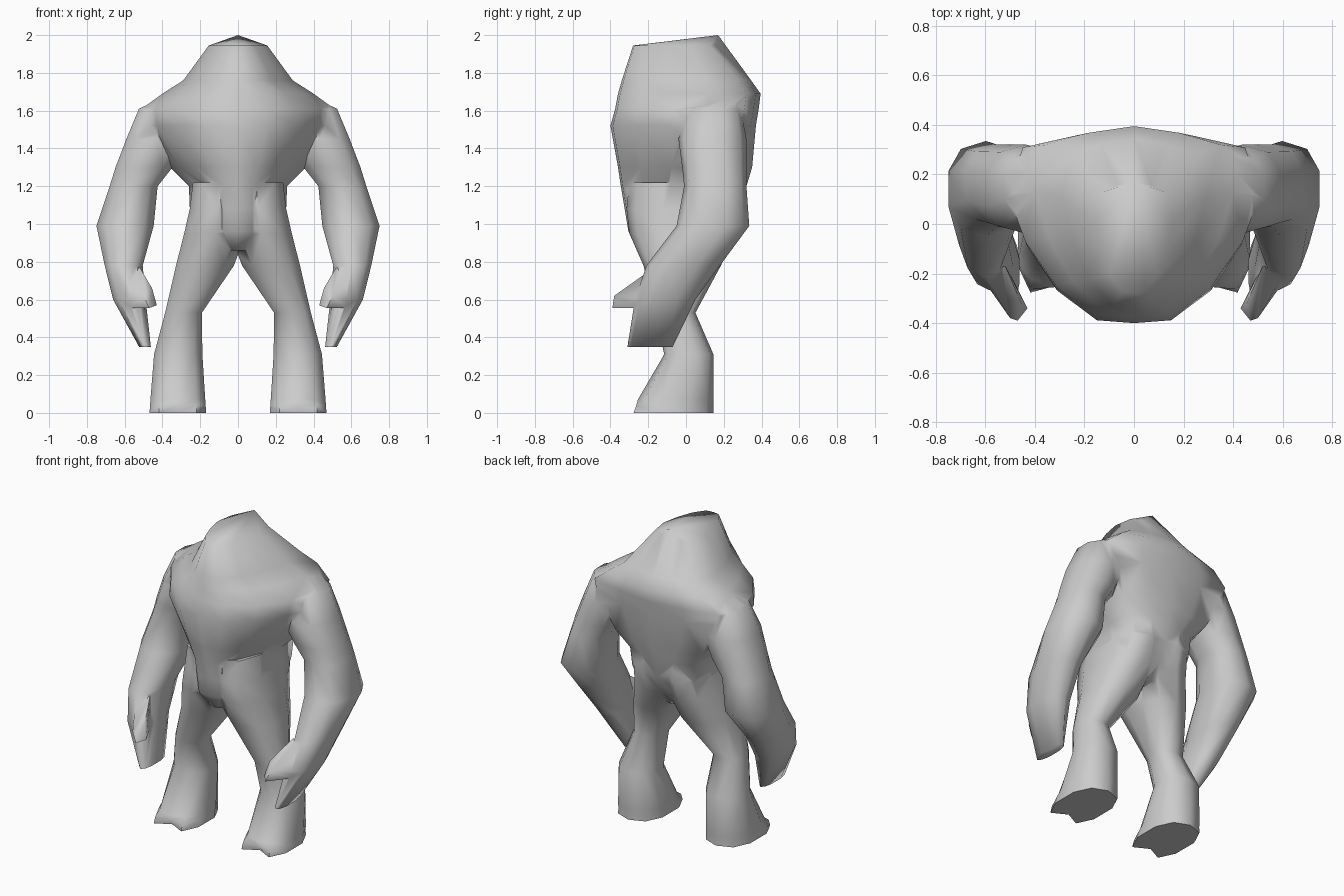
import bpy, bmesh, math

if "Cube" in bpy.data.objects:
    bpy.data.objects.remove(bpy.data.objects["Cube"])

SIDES = 10
# Half outline of the torso cross-section: narrow front, broad back (x, y in -1..1)
TORSO_HALF = [(0, -1), (.30, -.97), (.62, -.66), (.86, -.2), (1, .3), (.88, .8), (.45, .93), (0, 1)]
torso_unit = TORSO_HALF + [(-x, y) for x, y in TORSO_HALF[-2:0:-1]]


def power(v, p):
    return math.copysign(abs(v) ** p, v)


# Rounded limb outline, starting at the front (-y)
limb_unit = [(power(math.sin(a), .85), -power(math.cos(a), .85))
             for a in (2 * math.pi * i / SIDES for i in range(SIDES))]


def finish(bm, name):
    bmesh.ops.recalc_face_normals(bm, faces=bm.faces)
    mesh = bpy.data.meshes.new(name)
    bm.to_mesh(mesh)
    bm.free()
    ob = bpy.data.objects.new(name, mesh)
    bpy.context.collection.objects.link(ob)
    return ob


def loft(name, unit, rings, side=1):
    """Rings are (z, x0, x1, y0, y1, peak, notch): peak lifts the back point, notch dents the front."""
    bm = bmesh.new()
    loops = []
    n = len(unit)
    for z, x0, x1, y0, y1, *extra in rings:
        peak, notch = extra or (0, 0)
        cx, cy, rx, ry = (x0 + x1) / 2, (y0 + y1) / 2, (x1 - x0) / 2, (y1 - y0) / 2
        loops.append([bm.verts.new((side * (cx + rx * u),
                                    cy + ry * v + (notch if i == 0 else 0),
                                    z + (peak if i == n // 2 else 0)))
                      for i, (u, v) in enumerate(unit)])
    for a, b in zip(loops, loops[1:]):
        for i in range(n):
            j = (i + 1) % n
            bm.faces.new((a[i], a[j], b[j], b[i]))
    # Caps fan out from the back point
    for ring in (loops[0], loops[-1]):
        for i in range(n):
            j = (i + 1) % n
            if n // 2 not in (i, j):
                bm.faces.new((ring[n // 2], ring[i], ring[j]))
    return finish(bm, name)


def hull(name, points, side=1):
    bm = bmesh.new()
    for x, y, z in points:
        bm.verts.new((side * x, y, z))
    bmesh.ops.convex_hull(bm, input=bm.verts)
    return finish(bm, name)


# Torso with merged head
torso = loft("body", torso_unit, [
    (1.945, -.155, .155, -.28, .17, .055, 0),
    (1.76, -.29, .29, -.34, .345),
    (1.69, -.40, .40, -.36, .395),
    (1.61, -.51, .51, -.375, .385),
    (1.52, -.50, .50, -.40, .37),
    (1.30, -.36, .36, -.36, .35),
    (1.20, -.26, .26, -.345, .32),
    (1.08, -.255, .255, -.325, .30),
    (.96, -.25, .25, -.305, .24),
    (.86, -.10, .10, -.24, .17)])

ARM = [
    (1.67, .25, .40, .08, .27),
    (1.61, .27, .53, .01, .29),
    (1.45, .27, .598, -.04, .32),
    (1.30, .34, .655, -.02, .32),
    (1.20, .42, .685, -.01, .32),
    (.99, .44, .756, -.05, .335),
    (.78, .50, .71, -.21, .18),
    (.60, .485, .665, -.27, .05),
    (.35, .46, .525, -.31, -.07)]

LEG = [
    (1.22, -.05, .245, -.30, .29),
    (1.08, -.05, .262, -.315, .30),
    (.95, -.05, .292, -.30, .25),
    (.78, .015, .335, -.225, .185),
    (.53, .187, .39, -.165, .05),
    (.31, .183, .45, -.115, .145),
    (.07, .167, .47, -.255, .145),
    (.04, .165, .472, -.30, .145, 0, .05),
    (0, .162, .475, -.315, .145, 0, .09)]

THUMB = [(.52, -.17, .77), (.62, -.18, .70), (.62, -.21, .57), (.50, -.2, .57),
         (.455, -.32, .66), (.43, -.34, .57), (.47, -.39, .555),
         (.50, -.38, .62), (.55, -.29, .555)]

parts = []
for s, label in ((1, "right"), (-1, "left")):
    parts += [loft(label + "_arm", limb_unit, ARM, s),
              loft(label + "_leg", limb_unit, LEG, s),
              hull(label + "_thumb", THUMB, s)]

# Weld the limbs into one skin
bpy.context.view_layer.objects.active = torso
torso.select_set(True)
for part in parts:
    mod = torso.modifiers.new("weld", 'BOOLEAN')
    mod.operation = 'UNION'
    mod.solver = 'EXACT'
    mod.object = part
    bpy.ops.object.modifier_apply(modifier=mod.name)
    bpy.data.objects.remove(part)

bpy.ops.object.shade_smooth_by_angle(angle=math.radians(75))
